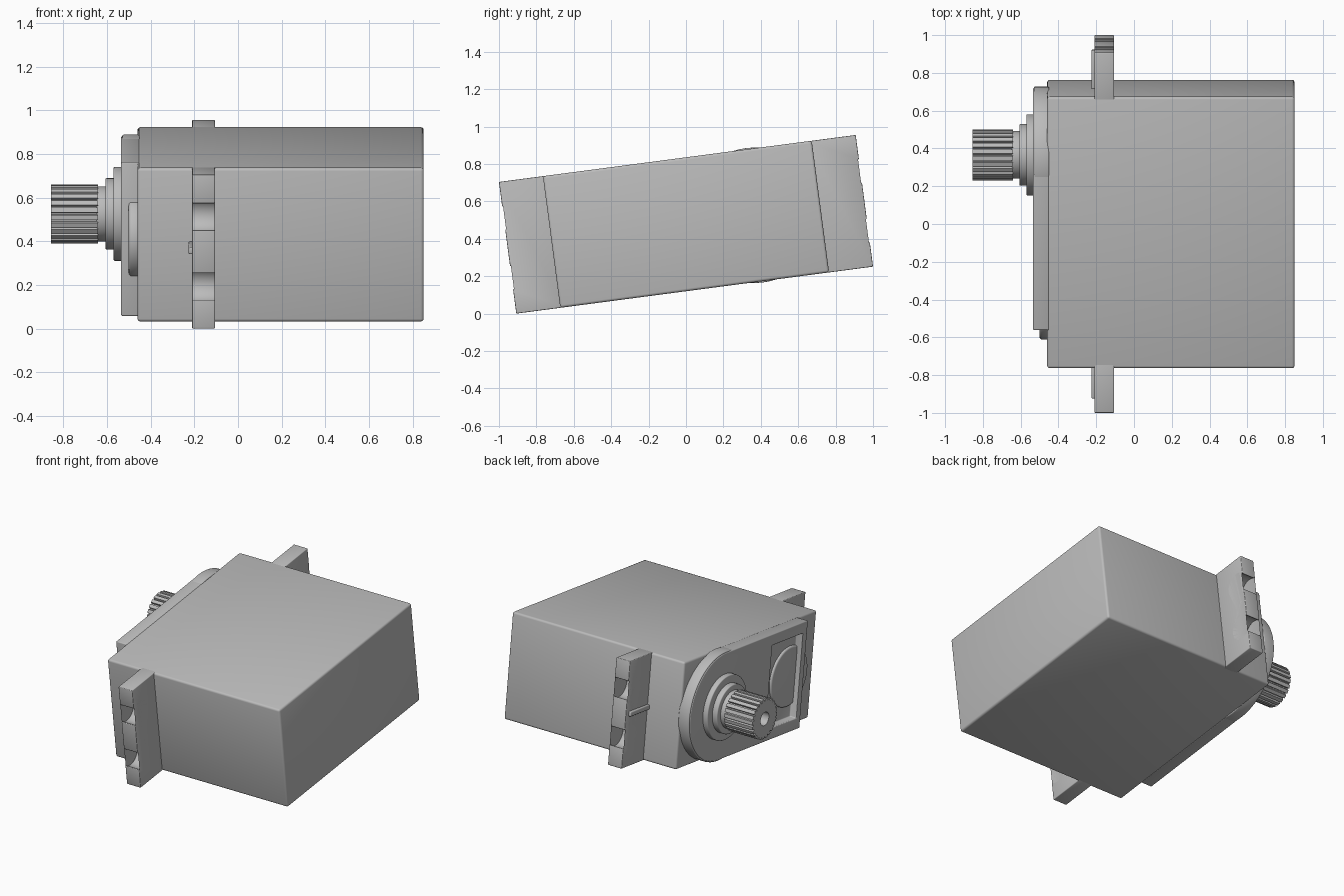
import bpy, bmesh, math
from mathutils import Matrix, Vector

cube = bpy.data.objects.get("Cube")
if cube:
    bpy.data.objects.remove(cube, do_unlink=True)

grey = bpy.data.materials.new("housing grey")
grey.use_nodes = True
colour = (0.5, 0.5, 0.5, 1)
grey.diffuse_color = colour
grey.node_tree.nodes["Principled BSDF"].inputs["Base Color"].default_value = colour

# Whole model rests tipped on the lower corner of one mounting ear
TILT = Matrix.Translation((0, 0, 0.478)) @ Matrix.Rotation(math.radians(7.5), 4, 'X')
SHAFT_Y = 0.369


def make(name, bm):
    bmesh.ops.recalc_face_normals(bm, faces=bm.faces)
    mesh = bpy.data.meshes.new(name)
    bm.to_mesh(mesh)
    bm.free()
    mesh.materials.append(grey)
    ob = bpy.data.objects.new(name, mesh)
    bpy.context.collection.objects.link(ob)
    return ob


def box(name, x, y, z):
    bm = bmesh.new()
    bmesh.ops.create_cube(bm, size=1)
    for v in bm.verts:
        v.co = [(r[0] + r[1]) / 2 + c * (r[1] - r[0]) for c, r in zip(v.co, (x, y, z))]
    return make(name, bm)


def prism(name, x0, x1, outline):
    """Extrude a (y, z) outline along x."""
    bm = bmesh.new()
    face = bm.faces.new([bm.verts.new((x0, y, z)) for y, z in outline])
    ext = bmesh.ops.extrude_face_region(bm, geom=[face])
    moved = [g for g in ext["geom"] if isinstance(g, bmesh.types.BMVert)]
    bmesh.ops.translate(bm, verts=moved, vec=(x1 - x0, 0, 0))
    return make(name, bm)


def arc(y, z, r, start=0, end=360, n=64):
    last = n if end - start == 360 else n - 1
    return [(y + r * math.cos(a), z + r * math.sin(a))
            for a in (math.radians(start + (end - start) * i / last) for i in range(n))]


def disc(name, x0, x1, r, y=SHAFT_Y, z=0):
    return prism(name, x0, x1, arc(y, z, r))


def finish(ob, cutters=(), bevel=0.0):
    """Cut, round the edges, bake the modifiers and tilt into place."""
    for c in cutters:
        m = ob.modifiers.new("cut", 'BOOLEAN')
        m.object, m.operation, m.solver = c, 'DIFFERENCE', 'EXACT'
    if bevel:
        m = ob.modifiers.new("round", 'BEVEL')
        m.width, m.segments, m.limit_method = bevel, 3, 'ANGLE'
        m.angle_limit = math.radians(40)
    bpy.context.view_layer.update()
    dg = bpy.context.evaluated_depsgraph_get()
    mesh = bpy.data.meshes.new_from_object(ob.evaluated_get(dg))
    ob.modifiers.clear()
    ob.data = mesh
    mesh.transform(TILT)
    for c in cutters:
        bpy.data.objects.remove(c, do_unlink=True)
    bpy.ops.object.select_all(action='DESELECT')
    ob.select_set(True)
    bpy.context.view_layer.objects.active = ob
    bpy.ops.object.shade_smooth_by_angle(angle=math.radians(35))


# Main housing
finish(box("housing", (-0.46, 0.85), (-0.725, 0.725), (-0.355, 0.355)), bevel=0.014)

# Raised cover: straight end, round end, shallow rectangular recess
outline = [(-0.52, 0.355), (-0.52, -0.355)] + arc(SHAFT_Y, 0, 0.355, -90, 90, 40)
finish(prism("cover", -0.535, -0.45, outline),
       [box("recess_cutter", (-0.6, -0.485), (-0.475, -0.14), (-0.28, 0.28))], bevel=0.006)
finish(disc("gear_dome", -0.53, -0.45, 0.362), bevel=0.006)
finish(disc("cover_boss", -0.5, -0.45, 0.2, y=-0.415), bevel=0.012)

# Mounting ears with open screw holes and a thin stiffening rib
for side, label in ((1, "back"), (-1, "front")):
    ear = box(label + "_ear", (-0.21, -0.105),
              sorted((side * 0.7, side * 0.962)), (-0.355, 0.355))
    cutters = []
    for z in (-0.161, 0.161):
        cutters.append(disc("hole_cutter", -0.3, 0, 0.08, y=side * 0.905, z=z))
        cutters.append(box("slot_cutter", (-0.31, 0.01),
                           sorted((side * 0.91, side * 1.1)), (z - 0.062, z + 0.062)))
    finish(ear, cutters, bevel=0.01)
    rib = prism(label + "_rib", -0.226, -0.2,
                [(side * 0.72, -0.016), (side * 0.93, -0.016),
                 (side * 0.93, 0.016), (side * 0.72, 0.016)])
    finish(rib, bevel=0.006)

# Stepped collars around the output shaft
for name, x0, x1, r in (("outer_collar", -0.57, -0.5, 0.215),
                        ("middle_collar", -0.607, -0.55, 0.163),
                        ("inner_collar", -0.648, -0.59, 0.126)):
    finish(disc(name, x0, x1, r), bevel=0.006)

# Toothed output shaft with a screw hole
TEETH = 24
teeth = []
for i in range(TEETH):
    for offset, r in ((-0.32, 0.135), (0.32, 0.135), (0.4, 0.12), (0.6, 0.12)):
        a = math.tau * (i + offset) / TEETH
        teeth.append((SHAFT_Y + r * math.cos(a), r * math.sin(a)))
finish(prism("output_shaft", -0.855, -0.64, teeth),
       [disc("screw_hole_cutter", -0.9, -0.7, 0.045)])
